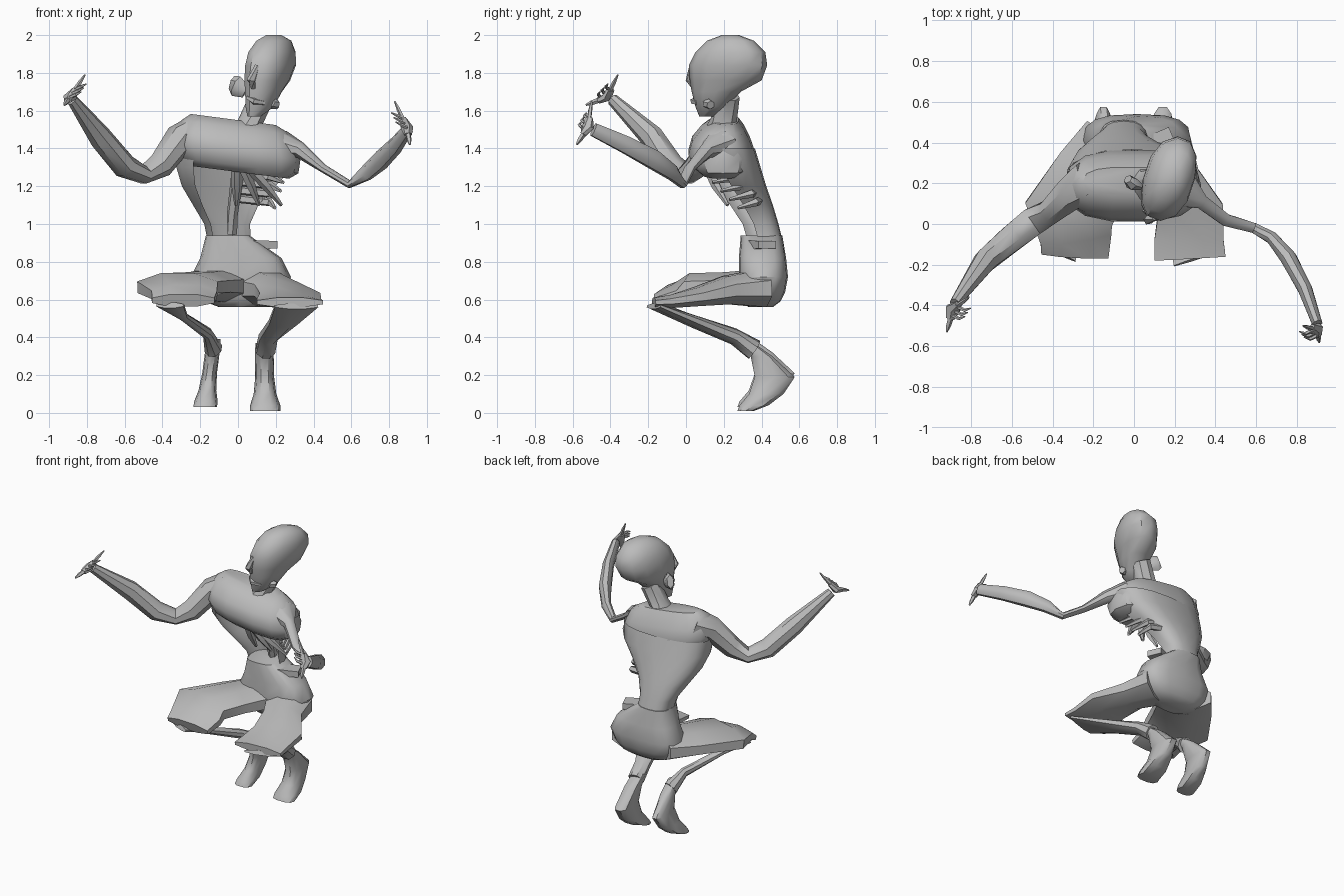
import bpy
import bmesh
from math import cos, sin, pi, radians, copysign
from mathutils import Vector

default_cube = bpy.data.objects.get("Cube")
if default_cube:
    bpy.data.objects.remove(default_cube, do_unlink=True)

# One plain grey for the whole figure
grey = bpy.data.materials.new("plain grey")
grey.use_nodes = True
grey.diffuse_color = (0.5, 0.5, 0.5, 1)
shader = grey.node_tree.nodes["Principled BSDF"]
shader.inputs["Base Color"].default_value = grey.diffuse_color
shader.inputs["Roughness"].default_value = 0.8


def skin(name, rings, closed=True):
    """Bridge a list of point rings into one mesh object."""
    bm = bmesh.new()
    loops = [[bm.verts.new(point) for point in ring] for ring in rings]
    count = len(loops[0])
    for lower, upper in zip(loops, loops[1:]):
        for i in range(count if closed else count - 1):
            j = (i + 1) % count
            bm.faces.new((lower[i], lower[j], upper[j], upper[i]))
    if closed:
        bm.faces.new(loops[0][::-1])
        bm.faces.new(loops[-1])
    bmesh.ops.recalc_face_normals(bm, faces=bm.faces)
    mesh = bpy.data.meshes.new(name)
    bm.to_mesh(mesh)
    bm.free()
    mesh.materials.append(grey)
    mesh.shade_smooth()
    mesh.set_sharp_from_angle(angle=radians(40))
    part = bpy.data.objects.new(name, mesh)
    bpy.context.scene.collection.objects.link(part)
    return part


def rounded(value, power):
    return copysign(abs(value) ** power, value)


def stack(name, rows, sides=12, tilt=0, shear=0, power=0.8, arc=None):
    """Loft level rings given as (height, left, right, front, back)."""
    if arc:
        start, end = map(radians, arc)
        angles = [start + (end - start) * i / sides for i in range(sides + 1)]
    else:
        angles = [2 * pi * i / sides for i in range(sides)]
    rings = []
    for z, x_min, x_max, y_min, y_max in rows:
        ring = []
        for angle in angles:
            dx = rounded(cos(angle), power) * (x_max - x_min) / 2
            dy = rounded(sin(angle), power) * (y_max - y_min) / 2
            x = (x_min + x_max) / 2 + dx + shear * dy
            ring.append((x, (y_min + y_max) / 2 + dy, z + tilt * x))
        rings.append(ring)
    return skin(name, rings, closed=arc is None)


def limb(name, rows, sides=8):
    """Loft rings square to a path given as (x, y, z, half width, half depth)."""
    centres = [Vector(row[:3]) for row in rows]
    reach = 1 / cos(pi / sides)
    rings = []
    for i, row in enumerate(rows):
        ahead = centres[min(i + 1, len(rows) - 1)]
        behind = centres[max(i - 1, 0)]
        along = (ahead - behind).normalized()
        across = along.cross(Vector((0, 0, 1))).normalized()
        upward = across.cross(along)
        ring = []
        for k in range(sides):
            angle = 2 * pi * (k + 0.5) / sides
            ring.append(centres[i] + across * cos(angle) * row[3] * reach
                        + upward * sin(angle) * row[4] * reach)
        rings.append(ring)
    return skin(name, rings)


def spike(name, root, middle, tip, thickness):
    """Thin tapering piece for fingers, ribs and torn flesh."""
    sizes = (thickness, thickness * 0.9, thickness * 0.35)
    rows = [(*p, s, s) for p, s in zip((root, middle, tip), sizes)]
    return limb(name, rows, sides=5)


# Head, leaning to its left with the face turned to its right
stack("head", [
    (1.57, .05, .12, .07, .16), (1.62, .04, .19, .05, .21),
    (1.7, .04, .23, .03, .29), (1.76, .04, .27, .02, .4),
    (1.84, .045, .3, .015, .43), (1.91, .06, .3, .05, .42),
    (1.97, .1, .28, .11, .36), (2, .15, .23, .19, .28),
], shear=0.2, power=0.9)
limb("nose", [(.1, .03, 1.84, .01, .01), (.07, .02, 1.76, .02, .02),
              (.08, .04, 1.72, .015, .01)], sides=5)
limb("mouth", [(.05, .07, 1.67, .01, .01), (.085, .04, 1.65, .015, .015),
               (.14, .06, 1.64, .01, .01)], sides=5)
limb("right_ear", [(.04, .18, 1.7, .01, .03), (-.01, .2, 1.73, .03, .05),
                   (-.03, .22, 1.74, .02, .04)], sides=6)
limb("left_ear", [(.16, .13, 1.66, .01, .03), (.19, .12, 1.635, .03, .025),
                  (.21, .13, 1.63, .02, .02)], sides=6)
limb("neck", [(.05, .2, 1.48, .11, .08), (.07, .2, 1.55, .065, .06),
              (.13, .22, 1.68, .06, .06)])

# Chest block, sloping down toward its left shoulder
stack("chest", [
    (1.275, -.25, .27, .08, .3), (1.31, -.31, .32, .04, .35),
    (1.38, -.34, .33, .01, .365), (1.45, -.33, .31, .03, .34),
    (1.51, -.3, .28, .08, .31), (1.55, -.25, .2, .14, .28),
], sides=14, tilt=-0.13, power=0.75)

# Hollow belly: an open shell around the back and right flank
stack("back_shell", [
    (.9, -.16, .07, .31, .515), (1, -.18, .065, .28, .49),
    (1.1, -.24, .11, .21, .46), (1.2, -.3, .2, .13, .425),
    (1.3, -.33, .3, .06, .395), (1.4, -.335, .32, .04, .365),
], sides=12, arc=(-10, 230))
limb("spine", [(-.03, .44, .95, .025, .03), (-.03, .41, 1.05, .025, .03),
               (0, .33, 1.28, .03, .03)], sides=6)

# Ribs and torn strands hanging from the open side
for i in range(4):
    drop = 0.045 * i
    spike("rib", (0, .36 + drop / 3, 1.27 - drop),
          (.17, .3 + drop / 2, 1.25 - drop),
          (.24 - drop / 3, .14 + drop, 1.22 - drop), 0.02)
for i in range(3):
    spread = 0.08 * i
    spike("torn_strand", (-.01 + spread / 2, .12, 1.29),
          (-.01 + spread, .16, 1.2),
          (-.01 + spread * 1.5, .22, 1.1), 0.022)

# Pelvis with loose waistband
stack("pelvis", [
    (.56, -.1, .12, .33, .46), (.59, -.18, .2, .3, .5),
    (.64, -.23, .25, .28, .525), (.72, -.25, .28, .28, .54),
    (.82, -.2, .23, .28, .53), (.94, -.17, .06, .29, .51),
], sides=16, power=0.7)
limb("loose_waistband", [(.02, .36, .89, .05, .025), (.12, .4, .89, .05, .022),
                         (.19, .43, .89, .05, .02)], sides=4)

# Folded legs in wide shorts
limb("right_thigh", [
    (-.09, .41, .67, .17, .09), (-.2, .25, .67, .19, .075),
    (-.32, .05, .665, .22, .075), (-.285, -.07, .625, .175, .055),
    (-.29, -.155, .595, .165, .035)])
limb("left_thigh", [
    (.13, .4, .66, .15, .1), (.2, .22, .65, .125, .075),
    (.275, .06, .615, .165, .05), (.27, -.08, .59, .17, .035),
    (.275, -.17, .585, .175, .025)])
limb("right_calf", [
    (-.36, -.15, .57, .08, .015), (-.29, 0, .51, .025, .02),
    (-.16, .25, .42, .025, .03), (-.13, .36, .34, .045, .05)])
limb("left_calf", [
    (.31, -.17, .565, .12, .015), (.24, .05, .48, .08, .03),
    (.16, .26, .4, .05, .04), (.145, .36, .33, .05, .05)])

# Feet standing on the toes with the heels raised
for name, centre, lean, lift, width in (("left_foot", .145, -.02, 0, 1),
                                        ("right_foot", -.175, .13, .02, .78)):
    profile = [(.01, .08, .27, .36), (.04, .08, .28, .44),
               (.1, .06, .33, .52), (.19, .05, .36, .58),
               (.3, .05, .34, .46), (.37, .045, .29, .36)]
    stack(name, [(z + lift, centre + lean * z - half * width,
                  centre + lean * z + half * width, front, back)
                 for z, half, front, back in profile], sides=10)

# Raised arms
limb("right_arm", [
    (-.22, .2, 1.49, .11, .08), (-.31, .15, 1.45, .08, .075),
    (-.41, .06, 1.31, .06, .065), (-.5, .01, 1.26, .07, .045),
    (-.6, -.07, 1.305, .065, .06), (-.73, -.18, 1.46, .055, .06),
    (-.88, -.39, 1.66, .025, .03)])
limb("left_arm", [
    (.22, .18, 1.42, .1, .075), (.33, .11, 1.39, .035, .04),
    (.45, .02, 1.295, .03, .02), (.59, -.02, 1.21, .025, .02),
    (.68, -.07, 1.27, .03, .04), (.76, -.17, 1.34, .04, .05),
    (.84, -.32, 1.42, .035, .045), (.9, -.49, 1.5, .025, .035)])

# Hands: a flat palm, a long finger, short curled fingers and a thumb
hands = (("right", Vector((-.89, -.42, 1.67)), Vector((-.81, -.36, 1.79)),
          Vector((-.92, -.53, 1.63)), 1),
         ("left", Vector((.895, -.52, 1.51)), Vector((.83, -.5, 1.65)),
          Vector((.91, -.58, 1.42)), -1))
for side, wrist, long_tip, thumb_tip, inward in hands:
    knuckles = wrist.lerp(long_tip, 0.35)
    heel = wrist.lerp(thumb_tip, 0.4)
    limb(side + "_palm", [(*heel, .02, .015), (*wrist, .035, .02),
                          (*knuckles, .02, .015)], sides=6)
    spike(side + "_long_finger", knuckles, knuckles.lerp(long_tip, 0.5),
          long_tip, 0.01)
    spike(side + "_thumb", heel, heel.lerp(thumb_tip, 0.5), thumb_tip, 0.012)
    for i in range(3):
        root = wrist.lerp(knuckles, i / 2) + Vector((0, -.03 + .01 * i, 0))
        bend = root + Vector((.03 * inward, -.015, .015))
        spike(side + "_finger", root, bend,
              bend + Vector((.03 * inward, .01, .015)), 0.008)
